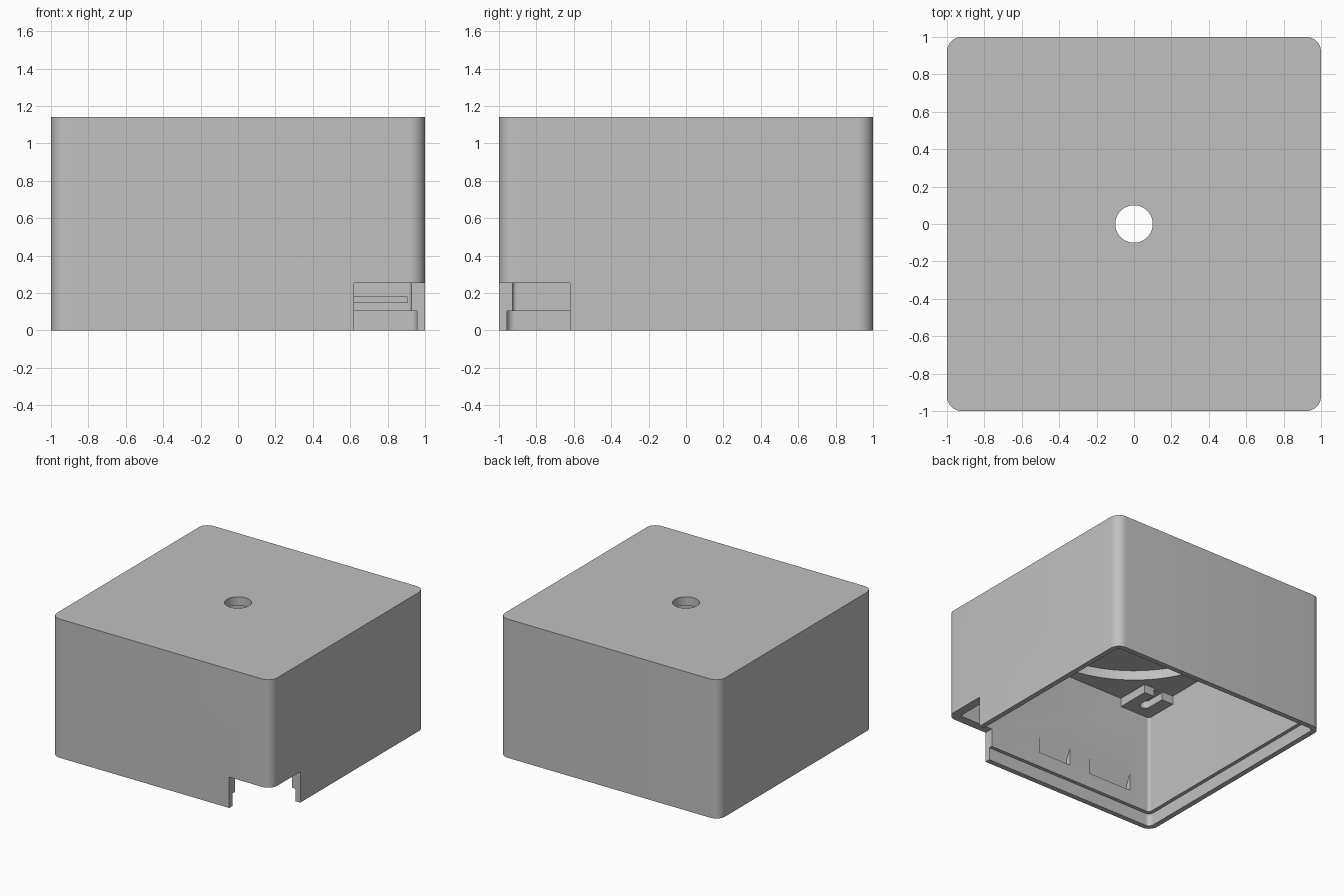
import bpy, bmesh, math

if "Cube" in bpy.data.objects:
    bpy.data.objects.remove(bpy.data.objects["Cube"], do_unlink=True)

grey = bpy.data.materials.new("plain grey")
grey.use_nodes = True
grey.diffuse_color = (0.53, 0.53, 0.53, 1)
grey.node_tree.nodes["Principled BSDF"].inputs["Base Color"].default_value = grey.diffuse_color


def extrude(name, outline, offset):
    """Solid from a closed outline swept along an offset vector."""
    bm = bmesh.new()
    face = bm.faces.new([bm.verts.new(p) for p in outline])
    swept = bmesh.ops.extrude_face_region(bm, geom=[face])["geom"]
    bmesh.ops.translate(bm, vec=offset,
                        verts=[v for v in swept if isinstance(v, bmesh.types.BMVert)])
    bmesh.ops.recalc_face_normals(bm, faces=bm.faces)
    mesh = bpy.data.meshes.new(name)
    bm.to_mesh(mesh)
    bm.free()
    mesh.materials.append(grey)
    obj = bpy.data.objects.new(name, mesh)
    bpy.context.collection.objects.link(obj)
    return obj


def rounded_block(name, half, radius, z0, z1, steps=10):
    outline = []
    for k in range(4):
        mid = math.radians(45 + 90 * k)
        cx = math.copysign(half - radius, math.cos(mid))
        cy = math.copysign(half - radius, math.sin(mid))
        for i in range(steps + 1):
            a = math.radians(90 * (k + i / steps))
            outline.append((cx + radius * math.cos(a), cy + radius * math.sin(a), z0))
    return extrude(name, outline, (0, 0, z1 - z0))


def cylinder(name, radius, z0, z1, sides=64):
    ring = [(radius * math.cos(math.tau * i / sides),
             radius * math.sin(math.tau * i / sides), z0) for i in range(sides)]
    return extrude(name, ring, (0, 0, z1 - z0))


def box(name, x0, x1, y0, y1, z0, z1):
    return extrude(name, [(x0, y0, z0), (x1, y0, z0), (x1, y1, z0), (x0, y1, z0)],
                   (0, 0, z1 - z0))


def cut(target, cutter):
    mod = target.modifiers.new("cut", 'BOOLEAN')
    mod.operation, mod.solver, mod.object = 'DIFFERENCE', 'EXACT', cutter
    bpy.context.view_layer.objects.active = target
    bpy.ops.object.modifier_apply(modifier=mod.name)
    bpy.data.objects.remove(cutter, do_unlink=True)


def smooth(obj):
    bpy.ops.object.select_all(action='DESELECT')
    obj.select_set(True)
    bpy.context.view_layer.objects.active = obj
    bpy.ops.object.shade_smooth_by_angle(angle=math.radians(30))


# Outer shell, open at the bottom, with a stepped lip for a lid
WALL, CEILING = 0.927, 0.99
shell = rounded_block("enclosure_shell", 1, 0.08, 0, 1.14)
cut(shell, rounded_block("cavity", WALL, 0.022, -0.1, CEILING))
cut(shell, rounded_block("lid_lip", 0.957, 0.04, -0.1, 0.103))

# Round recess in the ceiling and the hole through the top
cut(shell, cylinder("ceiling_recess", 0.85, 0.9, 1.07))
cut(shell, cylinder("top_hole", 0.1, 1.0, 1.3))

# Corner opening at the front left
cut(shell, box("corner_opening", 0.62, 1.1, -1.1, -0.62, -0.1, 0.253))

# Wedge-shaped snap pockets in the front wall
for x0, x1 in ((-0.74, -0.34), (-0.15, 0.15)):
    wedge = [(x0, -0.9, 0.375), (x0, -WALL, 0.375), (x0, -0.97, 0.285),
             (x0, -0.97, 0.225), (x0, -0.9, 0.225)]
    cut(shell, extrude("snap_pocket", wedge, (x1 - x0, 0, 0)))

# Long snap groove in the back wall
cut(shell, box("snap_groove", -0.905, 0.905, 0.9, 0.945, 0.15, 0.178))
smooth(shell)

# Slotted bosses under the ceiling corners
for sx, side in ((-1, "right"), (1, "left")):
    for sy, end in ((-1, "front"), (1, "back")):
        xs = sorted((sx * 0.65, sx * 0.94))
        ys = sorted((sy * 0.65, sy * 0.94))
        boss = box(f"{end}_{side}_boss", *xs, *ys, 0.92, 1.0)
        c = sx * 0.78
        slot = [(c - 0.04, sy * 0.6, 0.9), (c + 0.04, sy * 0.6, 0.9)]
        slot += [(c + 0.04 * math.cos(math.pi * i / 8),
                  sy * (0.8 + 0.04 * math.sin(math.pi * i / 8)), 0.9) for i in range(9)]
        cut(boss, extrude("boss_slot", slot, (0, 0, 0.08)))
        smooth(boss)
